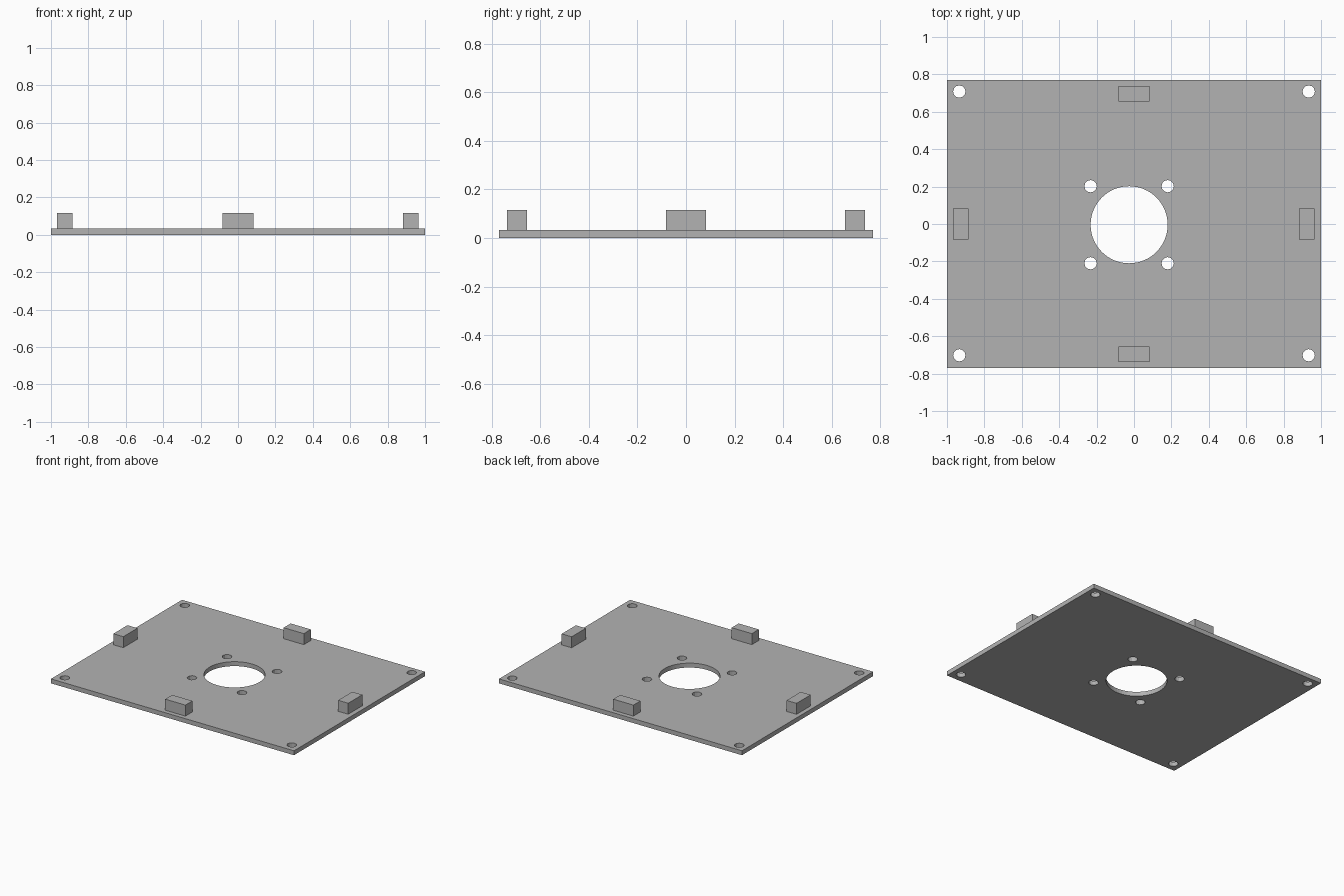
import bpy
from math import cos, sin, tau

cube = bpy.data.objects.get("Cube")
if cube:
    bpy.data.objects.remove(cube, do_unlink=True)

grey = bpy.data.materials.new("plain grey")
grey.use_nodes = True
colour = (0.45, 0.45, 0.45, 1)
grey.diffuse_color = colour
grey.node_tree.nodes["Principled BSDF"].inputs["Base Color"].default_value = colour

HALF_X, HALF_Y = 1.0, 0.77
THICK, TOP = 0.033, 0.115


def add_outline(curve, points):
    spline = curve.splines.new("POLY")
    spline.points.add(len(points) - 1)
    for p, (x, y) in zip(spline.points, points):
        p.co = (x, y, 0, 1)
    spline.use_cyclic_u = True
    spline.use_smooth = False


def circle(cx, cy, radius, sides):
    return [(cx + radius * cos(tau * i / sides), cy + radius * sin(tau * i / sides))
            for i in range(sides)]


def block(name, x, y, width, depth):
    # Sits on the plate's upper face
    bpy.ops.mesh.primitive_cube_add(size=1, location=(x, y, (THICK + TOP) / 2))
    ob = bpy.context.object
    ob.name = name
    ob.scale = (width, depth, TOP - THICK)
    bpy.ops.object.transform_apply(location=False, rotation=False, scale=True)
    ob.data.materials.append(grey)


# Base plate: filled outline with through holes, extruded to thickness
curve = bpy.data.curves.new("base_plate", "CURVE")
curve.dimensions = "2D"
curve.fill_mode = "BOTH"
curve.extrude = THICK / 2
add_outline(curve, [(-HALF_X, -HALF_Y), (HALF_X, -HALF_Y), (HALF_X, HALF_Y), (-HALF_X, HALF_Y)])

# Central opening, slightly off centre, with its four screw holes
CX, CY, R = -0.026, -0.004, 0.206
add_outline(curve, circle(CX, CY, R, 64))
for sx in (-1, 1):
    for sy in (-1, 1):
        add_outline(curve, circle(CX + sx * R, CY + sy * R, 0.033, 12))
        # Corner mounting hole
        add_outline(curve, circle(sx * 0.934, 0.003 + sy * 0.705, 0.033, 12))

plate = bpy.data.objects.new("base_plate", curve)
plate.location.z = THICK / 2
bpy.context.collection.objects.link(plate)
bpy.ops.object.select_all(action="DESELECT")
plate.select_set(True)
bpy.context.view_layer.objects.active = plate
bpy.ops.object.convert(target="MESH")
plate = bpy.context.object
plate.data.materials.clear()
plate.data.materials.append(grey)
bpy.ops.object.shade_flat()

# Locating blocks in the middle of each edge
LONG, SHORT = 0.166, 0.082
block("front_block", 0, -0.696, LONG, SHORT)
block("back_block", 0, 0.696, LONG, SHORT)
block("right_block", -0.927, 0, SHORT, LONG)
block("left_block", 0.924, 0, SHORT, LONG)
